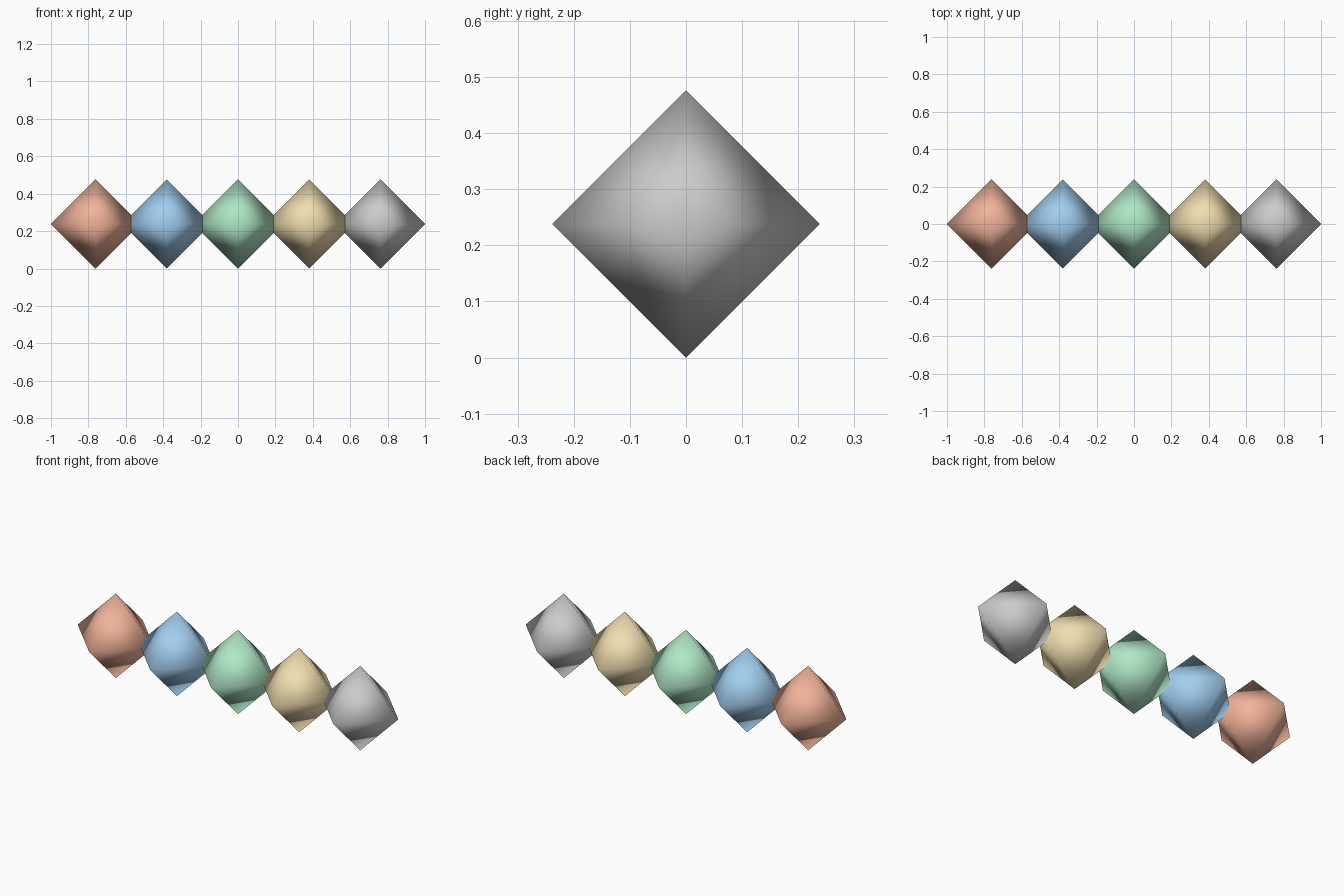
import bpy, bmesh

if "Cube" in bpy.data.objects:
    bpy.data.objects.remove(bpy.data.objects["Cube"])

R = 5 / 21        # bead radius
STEP = 8 / 21     # distance between bead centres

COLOURS = [
    ("red", (0.88, 0.45, 0.32)),
    ("blue", (0.36, 0.62, 0.87)),
    ("green", (0.43, 0.80, 0.56)),
    ("gold", (0.88, 0.73, 0.43)),
    ("grey", None),
]


def bead(name, x, colour):
    """Four-sided, two-ring sphere (an octahedron) with smooth shading."""
    bm = bmesh.new()
    bmesh.ops.create_uvsphere(bm, u_segments=4, v_segments=2, radius=R)
    bmesh.ops.recalc_face_normals(bm, faces=bm.faces)
    for f in bm.faces:
        f.smooth = True
    mesh = bpy.data.meshes.new(name)
    bm.to_mesh(mesh)
    bm.free()
    obj = bpy.data.objects.new(name, mesh)
    obj.location = (x, 0, R)
    bpy.context.collection.objects.link(obj)
    if colour:
        mat = bpy.data.materials.new(name + "_paint")
        mat.diffuse_color = (*colour, 1)
        mat.use_nodes = True
        mat.node_tree.nodes["Principled BSDF"].inputs["Base Color"].default_value = mat.diffuse_color
        mesh.materials.append(mat)


# row of overlapping beads along x
for i, (label, colour) in enumerate(COLOURS):
    bead(label + "_bead", (i - 2) * STEP, colour)
